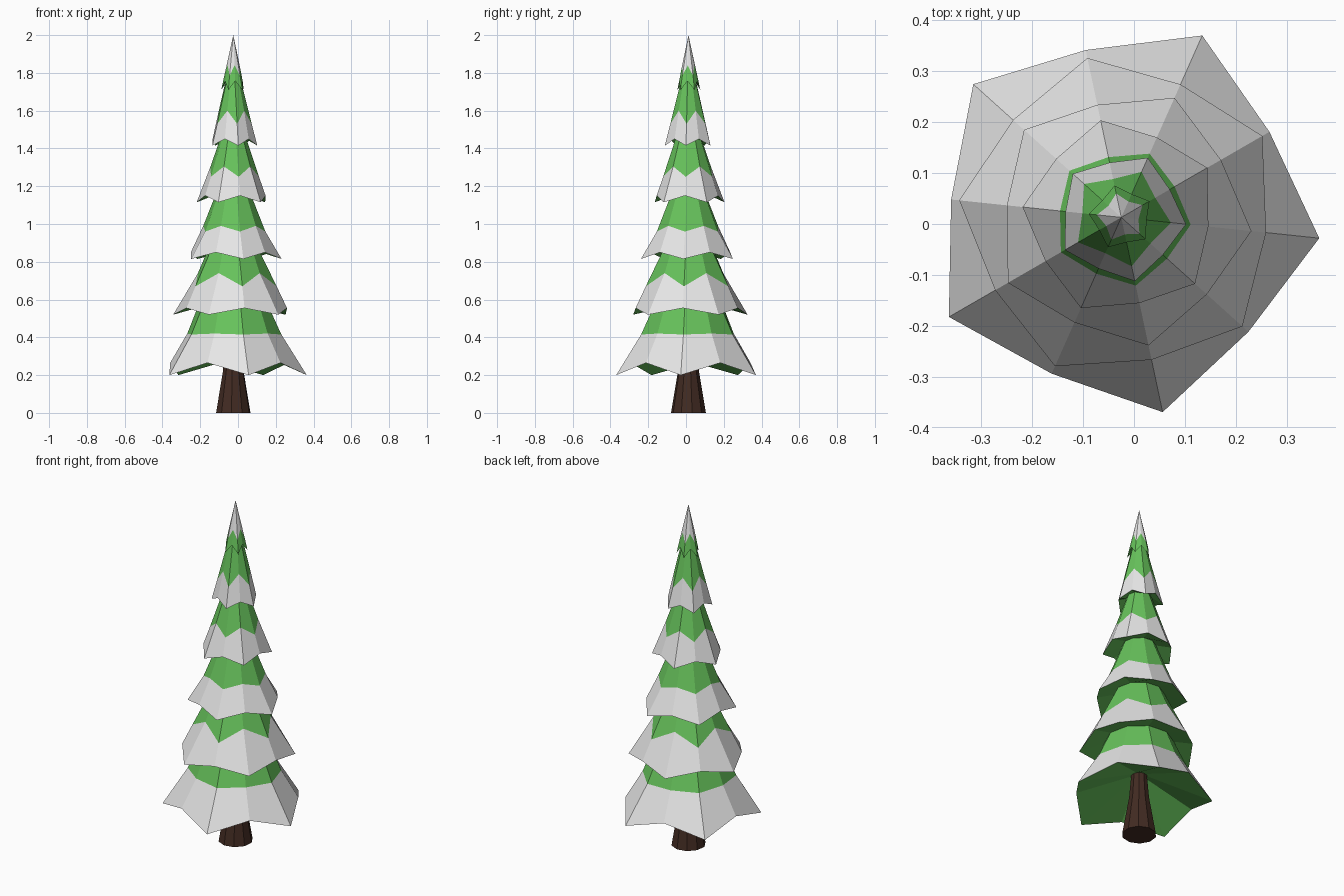
import bpy
import bmesh
from math import cos, sin, radians

cube = bpy.data.objects.get("Cube")
if cube:
    bpy.data.objects.remove(cube, do_unlink=True)

AXIS = (-0.025, 0.013)  # the tree stands slightly off the origin


def make_material(name, rgb):
    mat = bpy.data.materials.new(name)
    mat.use_nodes = True
    mat.diffuse_color = (*rgb, 1)
    mat.node_tree.nodes["Principled BSDF"].inputs["Base Color"].default_value = (*rgb, 1)
    return mat


snow = make_material("snow_white", (0.79, 0.79, 0.79))
needles = make_material("needle_green", (0.135, 0.54, 0.105))
bark = make_material("bark_brown", (0.054, 0.024, 0.016))
SNOW, NEEDLES = 0, 1


def finish(bm, name, materials):
    bmesh.ops.recalc_face_normals(bm, faces=bm.faces)
    mesh = bpy.data.meshes.new(name)
    bm.to_mesh(mesh)
    bm.free()
    for mat in materials:
        mesh.materials.append(mat)
    obj = bpy.data.objects.new(name, mesh)
    obj.location = (*AXIS, 0)
    bpy.context.collection.objects.link(obj)


def star_ring(bm, start, tip, notch):
    """Ten points alternating between (radius, z) of tips and notches."""
    ring = []
    for i in range(10):
        r, z = notch if i % 2 else tip
        a = radians(start + 36 * i)
        ring.append(bm.verts.new((r * cos(a), r * sin(a), z)))
    return ring


def bridge(bm, low, high, colour=0):
    for i in range(10):
        j = (i + 1) % 10
        face = bm.faces.new((low[i], low[j], high[j], high[i]))
        face.material_index = colour


# Branches: one ten-sided column stepping out to each rim and in to each collar.
# Every tier: rim tip, rim notch, snow line at tip, snow line at notch, collar
tiers = [
    ((0.391, 0.20), (0.336, 0.265), (0.256, 0.415), (0.245, 0.42), (0.185, 0.57)),
    ((0.320, 0.52), (0.286, 0.555), (0.188, 0.74), (0.231, 0.67), (0.135, 0.865)),
    ((0.257, 0.815), (0.226, 0.85), (0.171, 0.96), (0.160, 0.99), (0.090, 1.165)),
    ((0.195, 1.115), (0.172, 1.15), (0.121, 1.305), (0.137, 1.25), (0.067, 1.46)),
    ((0.128, 1.415), (0.110, 1.45), (0.098, 1.53), (0.077, 1.60), (0.040, 1.76)),
    ((0.064, 1.71), (0.050, 1.757), (0.048, 1.785), (0.034, 1.84), None),
]
bm = bmesh.new()
collar = star_ring(bm, 30, (0.043, 0.36), (0.043, 0.36))
bm.faces.new(collar).material_index = NEEDLES
for n, (tip, notch, tip_line, notch_line, top) in enumerate(tiers):
    # tips and notches swap places on every second tier
    if n % 2 == 0:
        tip, notch, tip_line, notch_line = notch, tip, notch_line, tip_line
    rim = star_ring(bm, 30, tip, notch)
    line = star_ring(bm, 30, tip_line, notch_line)
    bridge(bm, collar, rim, NEEDLES)
    if top:
        bridge(bm, rim, line, SNOW)
        collar = star_ring(bm, 30, top, top)
        bridge(bm, line, collar, NEEDLES)
    else:
        # Snow-covered peak
        bridge(bm, rim, line, NEEDLES)
        peak = bm.verts.new((0, 0, 2))
        for i in range(10):
            bm.faces.new((line[i], line[(i + 1) % 10], peak)).material_index = SNOW
finish(bm, "branches", (snow, needles))

# Tapered trunk
bm = bmesh.new()
rings = [star_ring(bm, 12, p, p) for p in ((0.093, 0), (0.056, 0.22), (0.043, 0.37))]
for low, high in zip(rings, rings[1:]):
    bridge(bm, low, high)
bm.faces.new(rings[0])
bm.faces.new(rings[-1])
finish(bm, "trunk", (bark,))
